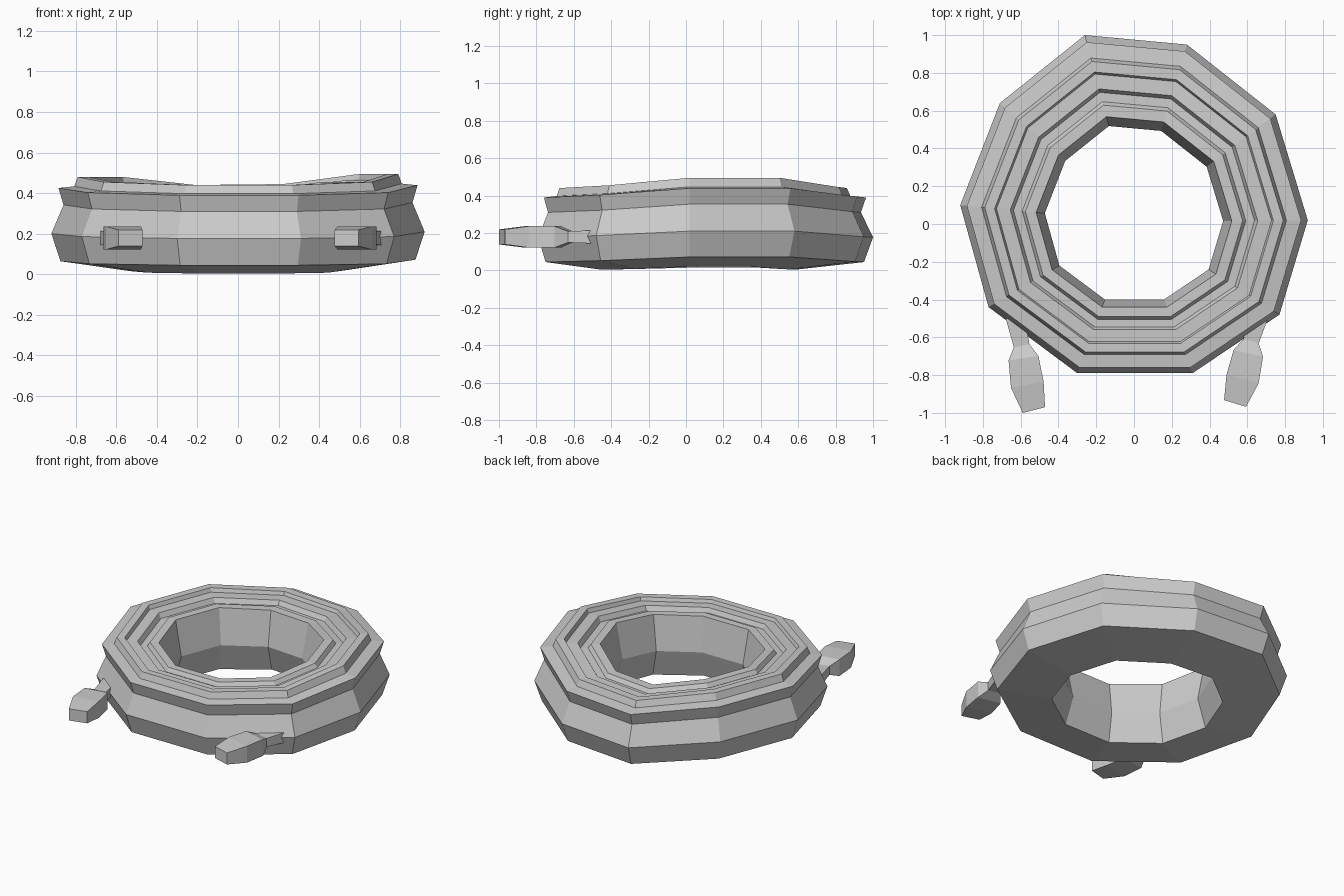
import bpy
import bmesh
from math import pi
from mathutils import Vector

if "Cube" in bpy.data.objects:
    bpy.data.objects.remove(bpy.data.objects["Cube"])


def make(name, rings, closed):
    """Skin equal-sized rings of points; closed joins last ring to first, otherwise cap ends."""
    bm = bmesh.new()
    vs = [[bm.verts.new(p) for p in r] for r in rings]
    n = len(vs[0])
    for i in range(len(vs) if closed else len(vs) - 1):
        a, b = vs[i], vs[(i + 1) % len(vs)]
        for j in range(n):
            k = (j + 1) % n
            bm.faces.new((a[j], a[k], b[k], b[j]))
    if not closed:
        bm.faces.new(vs[0])
        bm.faces.new(vs[-1])
    bmesh.ops.recalc_face_normals(bm, faces=bm.faces)
    me = bpy.data.meshes.new(name)
    bm.to_mesh(me)
    bm.free()
    ob = bpy.data.objects.new(name, me)
    bpy.context.collection.objects.link(ob)
    return ob


# Uneven ten-sided outline of the coil (widest ridge, seen from above)
outline = [(0.92, 0.02), (0.75, 0.58), (0.28, 0.95), (-0.26, 1.0), (-0.71, 0.64),
           (-0.92, 0.10), (-0.77, -0.44), (-0.30, -0.79), (0.31, -0.79), (0.77, -0.48)]
# Height waviness at each corner
wave = [0.03, 0.03, -0.02, -0.025, 0.015, 0.015, -0.01, -0.025, -0.025, -0.01]

# Coil cross-section: radius, height, share of waviness
profile = [(0.53, 0.011, 0.3), (0.875, 0.057, 0.5), (0.92, 0.192, 0.6), (0.86, 0.33, 0.8),
           (0.885, 0.412, 0.9), (0.807, 0.42, 0.9), (0.79, 0.465, 1), (0.738, 0.465, 1),
           (0.728, 0.44, 0.9), (0.655, 0.44, 0.8), (0.638, 0.408, 0.7), (0.592, 0.408, 0.7),
           (0.575, 0.435, 0.7), (0.518, 0.435, 0.7), (0.472, 0.2, 0.5)]

# Coiled cable
rings = []
for (x, y), w in zip(outline, wave):
    ring = []
    for r, z, s in profile:
        cy = 0.055 + 0.04 * (r - 0.48) / 0.44
        ring.append((x * r / 0.92, cy + (y - 0.095) * r / 0.92, z + w * s))
    rings.append(ring)
make("cable_coil", rings, True)


# Plugs: swept boxes along a bent path (x, y, half width, half height)
def plug(name, sections):
    pts = [Vector((s[0], s[1], 0)) for s in sections]
    out = []
    for i, (x, y, w, h) in enumerate(sections):
        t = (pts[min(i + 1, len(pts) - 1)] - pts[max(i - 1, 0)]).normalized()
        side = Vector((-t.y, t.x, 0)) * w
        c = Vector((x, y, 0.179))
        up = Vector((0, 0, h))
        out.append([c - side - up, c + side - up, c + side + up, c - side + up])
    make(name, out, False)


plug("left_plug", [(-0.63, -0.49, 0.05, 0.035), (-0.595, -0.645, 0.042, 0.03),
                   (-0.585, -0.71, 0.08, 0.057), (-0.565, -0.85, 0.088, 0.057),
                   (-0.53, -0.985, 0.061, 0.04)])
plug("right_plug", [(0.66, -0.49, 0.05, 0.035), (0.62, -0.62, 0.042, 0.03),
                    (0.605, -0.685, 0.08, 0.057), (0.575, -0.82, 0.088, 0.057),
                    (0.535, -0.95, 0.061, 0.04)])
